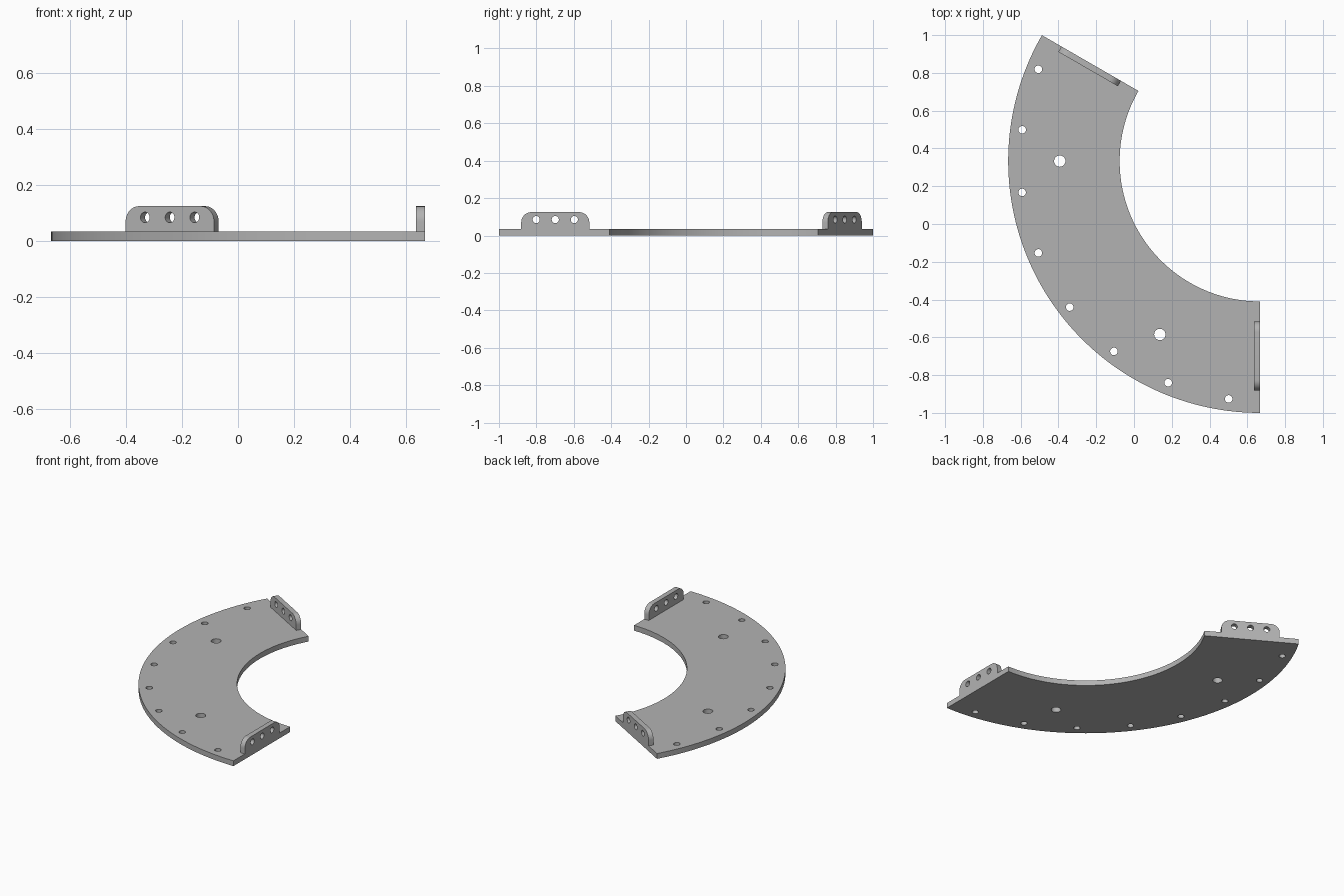
import bpy
import bmesh
from math import sin, cos, pi, radians
from mathutils import Matrix, Vector

cube = bpy.data.objects.get("Cube")
if cube:
    bpy.data.objects.remove(cube, do_unlink=True)

# Arc layout: centre, inner and outer radius, and the angles of the two ends
CENTRE = Vector((0.667, 0.333, 0))
INNER, OUTER = 0.743, 1.333
START, END = 150, 270
PLATE_H = 0.035
TAB_TOP, TAB_T = 0.125, 0.033
TAB_MID, TAB_HALF = 1.032, 0.182

grey = bpy.data.materials.new("plain grey")
grey.use_nodes = True
COLOUR = (0.45, 0.45, 0.45, 1)
grey.diffuse_color = COLOUR
grey.node_tree.nodes["Principled BSDF"].inputs["Base Color"].default_value = COLOUR


def arc(cx, cy, r, a0, a1, n):
    """Points along a circular arc, angles in degrees."""
    steps = [radians(a0 + (a1 - a0) * i / n) for i in range(n + 1)]
    return [(cx + r * cos(a), cy + r * sin(a)) for a in steps]


def circle(cx, cy, r, n=32):
    return arc(cx, cy, r, 0, 360, n)[:-1]


def sheet(name, loops, thickness, matrix):
    """Flat profile with holes, extruded from local z = 0 upward."""
    curve = bpy.data.curves.new(name + "_profile", "CURVE")
    curve.dimensions = "2D"
    curve.fill_mode = "BOTH"
    curve.extrude = thickness / 2
    for loop in loops:
        spline = curve.splines.new("POLY")
        spline.points.add(len(loop) - 1)
        for point, (x, y) in zip(spline.points, loop):
            point.co = (x, y, 0, 1)
        spline.use_cyclic_u = True
    helper = bpy.data.objects.new(name + "_helper", curve)
    bpy.context.collection.objects.link(helper)
    bpy.context.view_layer.update()
    graph = bpy.context.evaluated_depsgraph_get()
    mesh = bpy.data.meshes.new_from_object(helper.evaluated_get(graph))
    bpy.data.objects.remove(helper, do_unlink=True)
    bpy.data.curves.remove(curve)

    # Weld the caps to the walls and place the part
    bm = bmesh.new()
    bm.from_mesh(mesh)
    bmesh.ops.remove_doubles(bm, verts=bm.verts, dist=0.0001)
    bm.transform(matrix @ Matrix.Translation((0, 0, thickness / 2)))
    bmesh.ops.recalc_face_normals(bm, faces=bm.faces)
    bm.to_mesh(mesh)
    bm.free()
    mesh.name = name
    mesh.materials.clear()
    mesh.materials.append(grey)
    obj = bpy.data.objects.new(name, mesh)
    bpy.context.collection.objects.link(obj)
    bpy.ops.object.select_all(action="DESELECT")
    obj.select_set(True)
    bpy.context.view_layer.objects.active = obj
    bpy.ops.object.shade_smooth_by_angle(angle=radians(30))
    return obj


# Curved plate with a row of small holes and two larger ones
outline = arc(0, 0, OUTER, START, END, 96) + arc(0, 0, INNER, END, START, 96)
holes = []
for i in range(8):
    a = radians(START + 7.5 + 15 * i)
    holes.append(circle(1.27 * cos(a), 1.27 * sin(a), 0.02))
for degrees in (180, 240):
    a = radians(degrees)
    holes.append(circle(1.06 * cos(a), 1.06 * sin(a), 0.03))
sheet("curved_plate", [outline] + holes, PLATE_H, Matrix.Translation(CENTRE))

# Upright tab at each end: rounded top corners, three holes
CORNER = 0.055
low, high = TAB_MID - TAB_HALF, TAB_MID + TAB_HALF
tab = [(low, PLATE_H), (high, PLATE_H)]
tab += arc(high - CORNER, TAB_TOP - CORNER, CORNER, 0, 90, 12)
tab += arc(low + CORNER, TAB_TOP - CORNER, CORNER, 90, 180, 12)
tab_holes = [circle(TAB_MID + d, 0.085, 0.019) for d in (-0.102, 0, 0.102)]
for name, degrees, inward in (("back_tab", START, 1), ("front_tab", END, -1)):
    a = radians(degrees)
    along = Vector((cos(a), sin(a), 0))
    into = Vector((-sin(a), cos(a), 0)) * inward
    frame = Matrix((along, (0, 0, 1), into)).transposed().to_4x4()
    sheet(name, [tab] + tab_holes, TAB_T, Matrix.Translation(CENTRE) @ frame)
